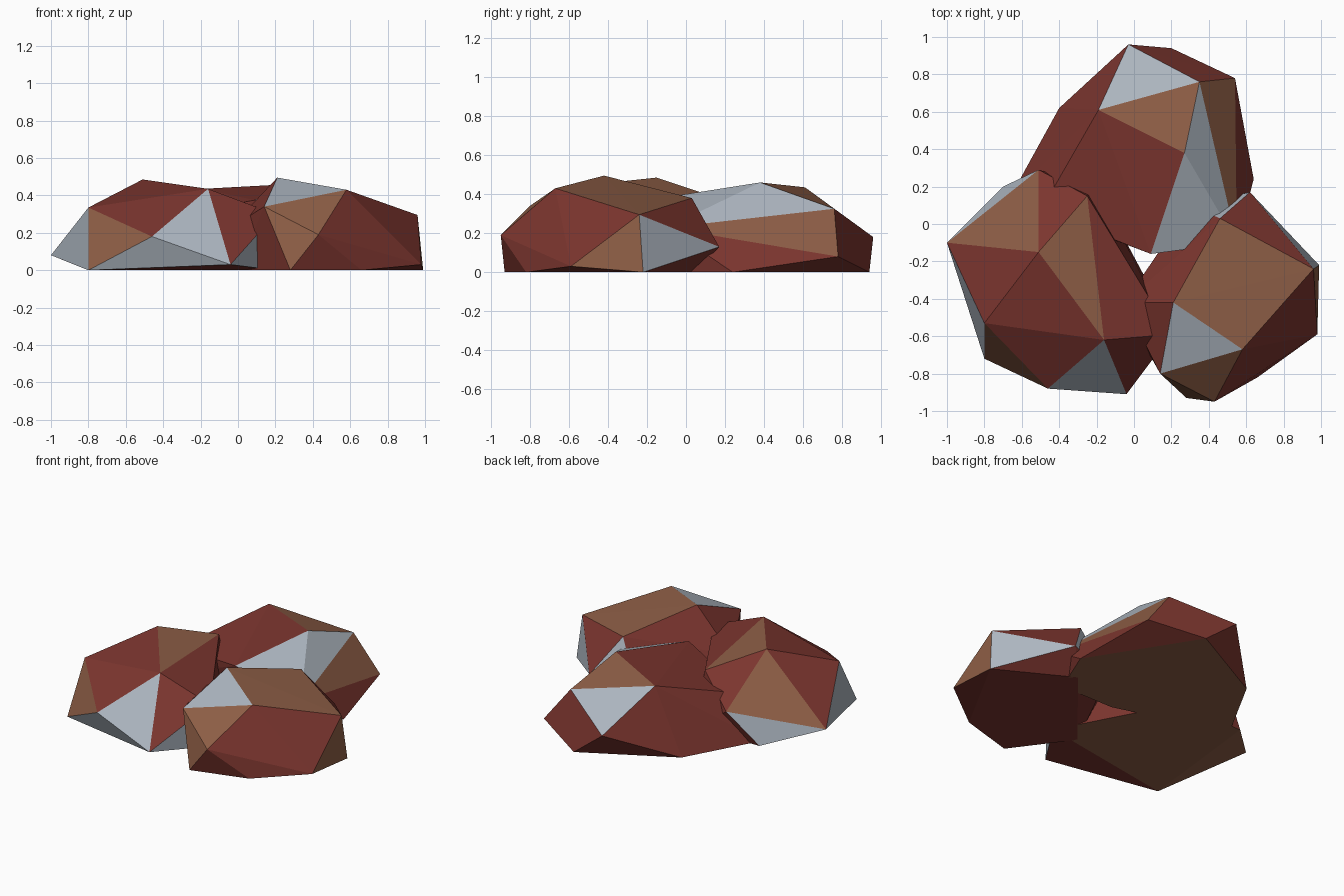
import bpy
import bmesh

cube = bpy.data.objects.get("Cube")
if cube:
    bpy.data.objects.remove(cube, do_unlink=True)


def make_material(name, colour):
    mat = bpy.data.materials.new(name)
    mat.use_nodes = True
    mat.diffuse_color = (*colour, 1)
    for node in mat.node_tree.nodes:
        if node.type == 'BSDF_PRINCIPLED':
            node.inputs["Base Color"].default_value = (*colour, 1)
            node.inputs["Roughness"].default_value = 0.9
    return mat


MATERIALS = [
    make_material("rust red stone", (0.2, 0.036, 0.028)),
    make_material("tan stone", (0.27, 0.112, 0.061)),
    make_material("blue grey stone", (0.42, 0.47, 0.53)),
]
RED, TAN, GREY = range(len(MATERIALS))


def make_rock(name, corners, tan, grey):
    """Wrap a flat-faced hull round named corners; a facet takes the colour
    of the patch that contains all of its corners, otherwise it stays red."""
    bm = bmesh.new()
    label = {bm.verts.new(co): key for key, co in corners.items()}
    hull = bmesh.ops.convex_hull(bm, input=list(bm.verts))
    patches = [(set(p.split()), TAN) for p in tan]
    patches += [(set(p.split()), GREY) for p in grey]
    for face in bm.faces:
        names = {label[v] for v in face.verts}
        face.material_index = next(
            (colour for patch, colour in patches if names <= patch), RED)
        face.smooth = False
    spare = {g for g in hull["geom_interior"] + hull["geom_unused"]
             if isinstance(g, bmesh.types.BMVert)}
    bmesh.ops.delete(bm, geom=list(spare), context='VERTS')
    bmesh.ops.recalc_face_normals(bm, faces=list(bm.faces))
    mesh = bpy.data.meshes.new(name)
    bm.to_mesh(mesh)
    bm.free()
    for mat in MATERIALS:
        mesh.materials.append(mat)
    rock = bpy.data.objects.new(name, mesh)
    bpy.context.collection.objects.link(rock)
    return rock


# Front rock on the -x side
make_rock(
    "right_rock",
    dict(
        peak=(-.51, -.15, .485),
        crest=(-.16, -.62, .435),
        saddle=(-.25, .15, .385),
        shoulder=(-.8, -.53, .335),
        side=(-1, -.1, .08),
        brow=(-.46, -.88, .18),
        toe=(-.04, -.91, .03),
        back=(-.51, .29, .22),
        inner=(.2, -.59, .3),
        front_foot=(-.8, -.72, 0),
        heel=(-.7, .2, 0),
        inner_foot=(.2, -.55, 0),
        hidden_foot=(-.2, .2, 0),
    ),
    tan=[
        "peak saddle crest",
        "peak side back",
        "shoulder front_foot brow",
        "side heel front_foot",
        "front_foot heel inner_foot hidden_foot",
    ],
    grey=[
        "side shoulder front_foot",
        "crest brow toe",
        "front_foot brow toe",
        "toe inner inner_foot",
        "side back heel",
    ],
)

# Rear rock
make_rock(
    "back_rock",
    dict(
        peak=(.27, .38, .46),
        ridge=(-.19, .61, .435),
        ledge=(.35, .76, .325),
        tail=(-.03, .96, .18),
        corner=(.54, .78, .08),
        flank=(.55, -.1, .228),
        front=(.09, -.16, .375),
        inner=(-.5, .07, .26),
        rear_foot=(.2, .94, 0),
        outer_foot=(-.4, .62, 0),
        side_foot=(.64, .24, 0),
        inner_foot=(-.67, .13, 0),
        front_foot=(.1, -.1, 0),
        flank_foot=(.5, -.1, 0),
    ),
    tan=[
        "ridge peak ledge",
        "ledge corner flank",
        "rear_foot outer_foot side_foot inner_foot front_foot flank_foot",
    ],
    grey=[
        "tail ridge ledge",
        "peak ledge flank front",
    ],
)

# Front rock on the +x side
make_rock(
    "left_rock",
    dict(
        peak=(.21, -.42, .495),
        brow=(.58, -.67, .43),
        nose=(.14, -.8, .34),
        chin=(.43, -.95, .19),
        shoulder=(.96, -.24, .295),
        back=(.46, .03, .38),
        tail=(.62, .17, .13),
        corner=(.98, -.59, .03),
        inner=(-.05, -.42, .22),
        front_foot=(.28, -.93, 0),
        side_foot=(.66, -.82, 0),
        outer_foot=(.99, -.22, 0),
        back_foot=(.3, .1, .05),
        tail_foot=(.5, .05, 0),
        inner_foot=(0, -.55, 0),
    ),
    tan=[
        "peak brow shoulder back",
        "nose brow chin",
        "nose chin front_foot",
        "nose inner front_foot",
        "shoulder outer_foot corner",
    ],
    grey=[
        "peak brow nose",
        "shoulder tail outer_foot",
        "back tail back_foot",
    ],
)
